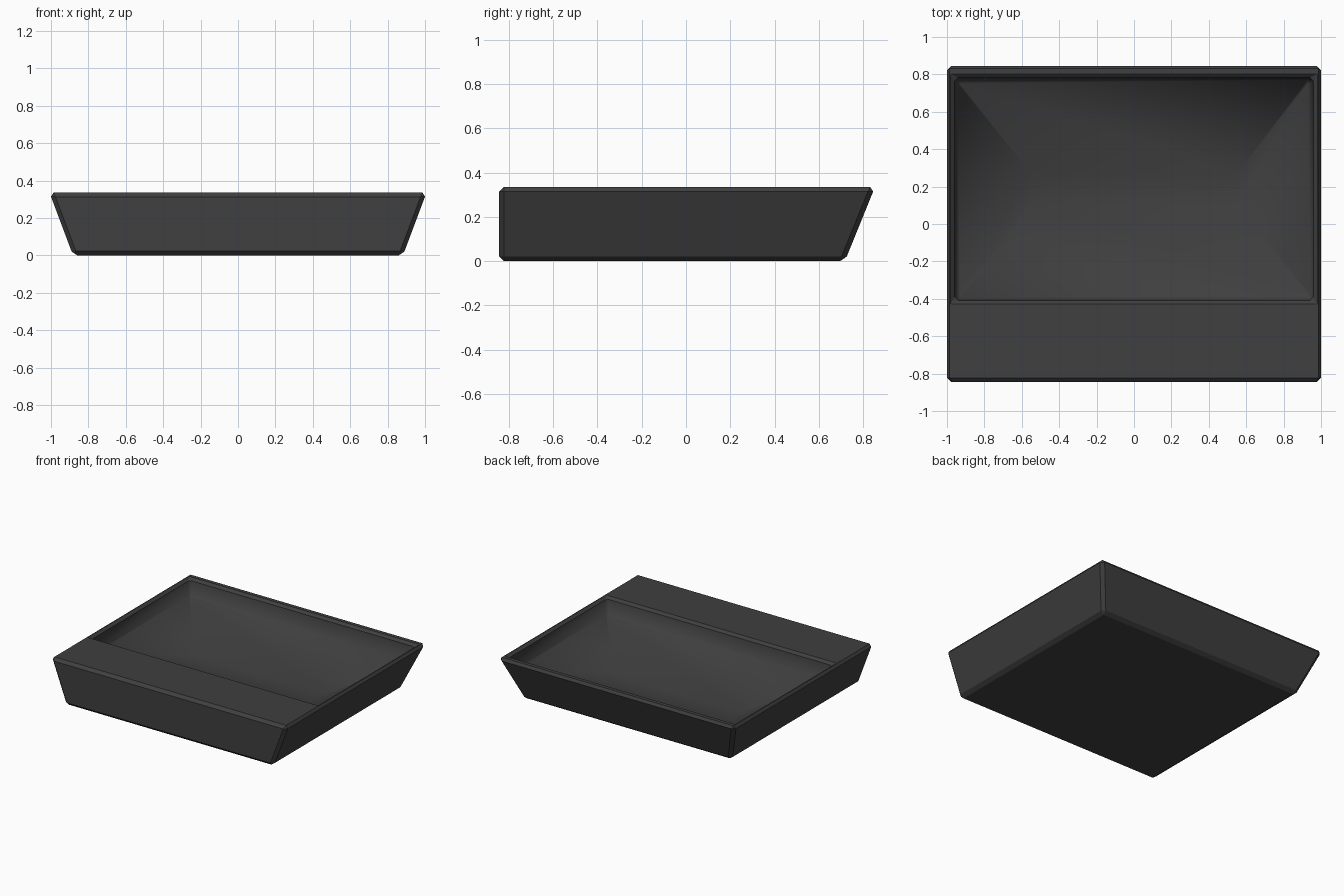
import bpy, bmesh, math

if "Cube" in bpy.data.objects:
    bpy.data.objects.remove(bpy.data.objects["Cube"])

mat = bpy.data.materials.new("charcoal")
mat.diffuse_color = (0.05, 0.05, 0.05, 1)
mat.use_nodes = True
mat.node_tree.nodes["Principled BSDF"].inputs["Base Color"].default_value = mat.diffuse_color

bm = bmesh.new()


def ring(x, y0, y1, z):
    return [bm.verts.new(p) for p in ((-x, y0, z), (x, y0, z), (x, y1, z), (-x, y1, z))]


# Tapered outer shell, rim opening, short inner wall, sloped floor
rings = [
    ring(0.882, -0.845, 0.718, 0.0),
    ring(1.008, -0.845, 0.854, 0.335),
    ring(0.962, -0.41, 0.785, 0.335),
    ring(0.945, -0.395, 0.77, 0.215),
    ring(0.55, 0.10, 0.27, 0.04),
]
bm.faces.new(rings[0][::-1])
for a, b in zip(rings, rings[1:]):
    for i in range(4):
        j = (i + 1) % 4
        bm.faces.new((a[i], a[j], b[j], b[i]))
bm.faces.new(rings[-1])


def loop_edges(r):
    return [bm.edges.get((r[i], r[(i + 1) % 4])) for i in range(4)]


def corner_edges(a, b):
    return [bm.edges.get((a[i], b[i])) for i in range(4)]


# Chamfers on the outer edges, then around the opening and its corners
outer = loop_edges(rings[0]) + loop_edges(rings[1]) + corner_edges(rings[0], rings[1])
lip = loop_edges(rings[2]) + corner_edges(rings[2], rings[3])
bmesh.ops.bevel(bm, geom=lip, offset=0.018, segments=1, affect='EDGES')
outer = [e for e in outer if e.is_valid]
bmesh.ops.bevel(bm, geom=outer, offset=0.022, segments=1, affect='EDGES')
bmesh.ops.recalc_face_normals(bm, faces=bm.faces)

# Smooth shading only inside the basin
for f in bm.faces:
    c = f.calc_center_median()
    f.smooth = c.z < 0.32 and abs(c.x) < 0.96 and -0.41 < c.y < 0.78 and f.normal.z > 0

me = bpy.data.meshes.new("basin_tray")
bm.to_mesh(me)
bm.free()
me.materials.append(mat)
bpy.context.collection.objects.link(bpy.data.objects.new("basin_tray", me))
